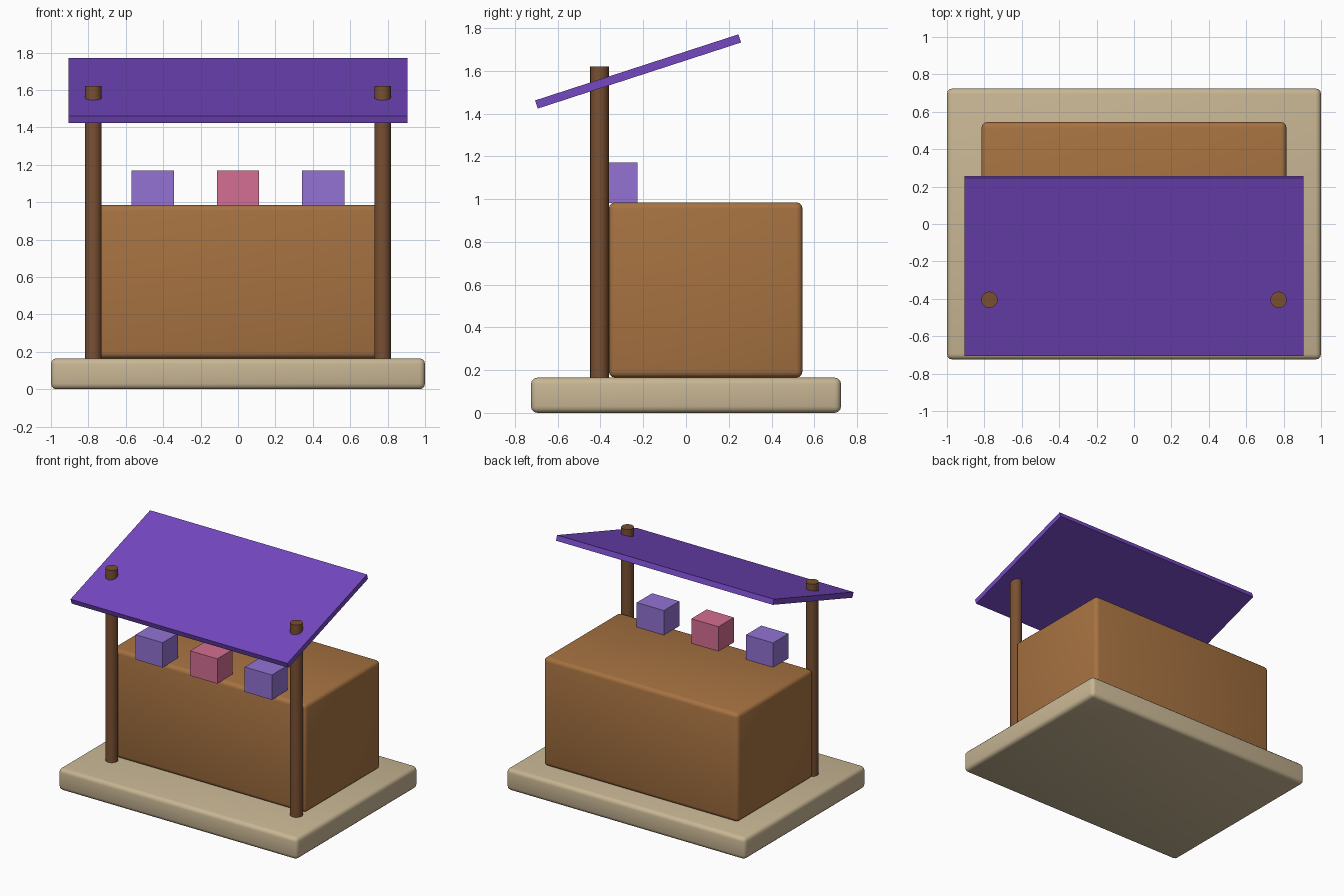
import bpy
import math

default = bpy.data.objects.get("Cube")
if default:
    bpy.data.objects.remove(default, do_unlink=True)


def material(name, rgb):
    """Flat material from 0-255 sRGB values."""
    lin = [((c / 255 + 0.055) / 1.055) ** 2.4 for c in rgb]
    mat = bpy.data.materials.new(name)
    mat.use_nodes = True
    mat.diffuse_color = (*lin, 1)
    bsdf = next(n for n in mat.node_tree.nodes if n.type == 'BSDF_PRINCIPLED')
    bsdf.inputs["Base Color"].default_value = (*lin, 1)
    return mat


stone = material("pale stone", (200, 182, 148))
wood = material("warm wood", (166, 114, 65))
dark_wood = material("dark wood", (122, 80, 50))
purple = material("roof purple", (117, 72, 194))
lilac = material("lilac", (147, 114, 212))
pink = material("rose pink", (212, 110, 146))


def box(name, center, size, mat, bevel=0, tilt=0):
    bpy.ops.mesh.primitive_cube_add(size=1, location=center)
    obj = bpy.context.object
    obj.name = name
    obj.scale = size
    bpy.ops.object.transform_apply(location=False, rotation=False, scale=True)
    obj.rotation_euler.x = tilt
    obj.data.materials.append(mat)
    if bevel:
        mod = obj.modifiers.new("rounded edges", 'BEVEL')
        mod.width = bevel
        mod.segments = 3
        bpy.ops.object.shade_smooth()
    return obj


# Plinth and counter
box("base", (0, 0, 0.0825), (2, 1.45, 0.165), stone, bevel=0.03)
box("counter", (0, 0.092, 0.575), (1.63, 0.906, 0.82), wood, bevel=0.03)

# Front posts, poking through the roof
for side, x in (("right", -0.773), ("left", 0.773)):
    bpy.ops.mesh.primitive_cylinder_add(vertices=16, radius=0.044, depth=1.475,
                                        location=(x, -0.405, 0.8825))
    post = bpy.context.object
    post.name = side + "_post"
    post.data.materials.append(dark_wood)
    bpy.ops.object.shade_smooth_by_angle(angle=math.radians(40))

# Tilted roof board
box("roof", (0, -0.224, 1.597), (1.815, 1.0, 0.04), purple, tilt=math.radians(18))

# Goods on the counter
for name, x, mat in (("right_goods", -0.457, lilac), ("middle_goods", 0, pink),
                     ("left_goods", 0.457, lilac)):
    box(name, (x, -0.318, 1.076), (0.227, 0.184, 0.188), mat)
